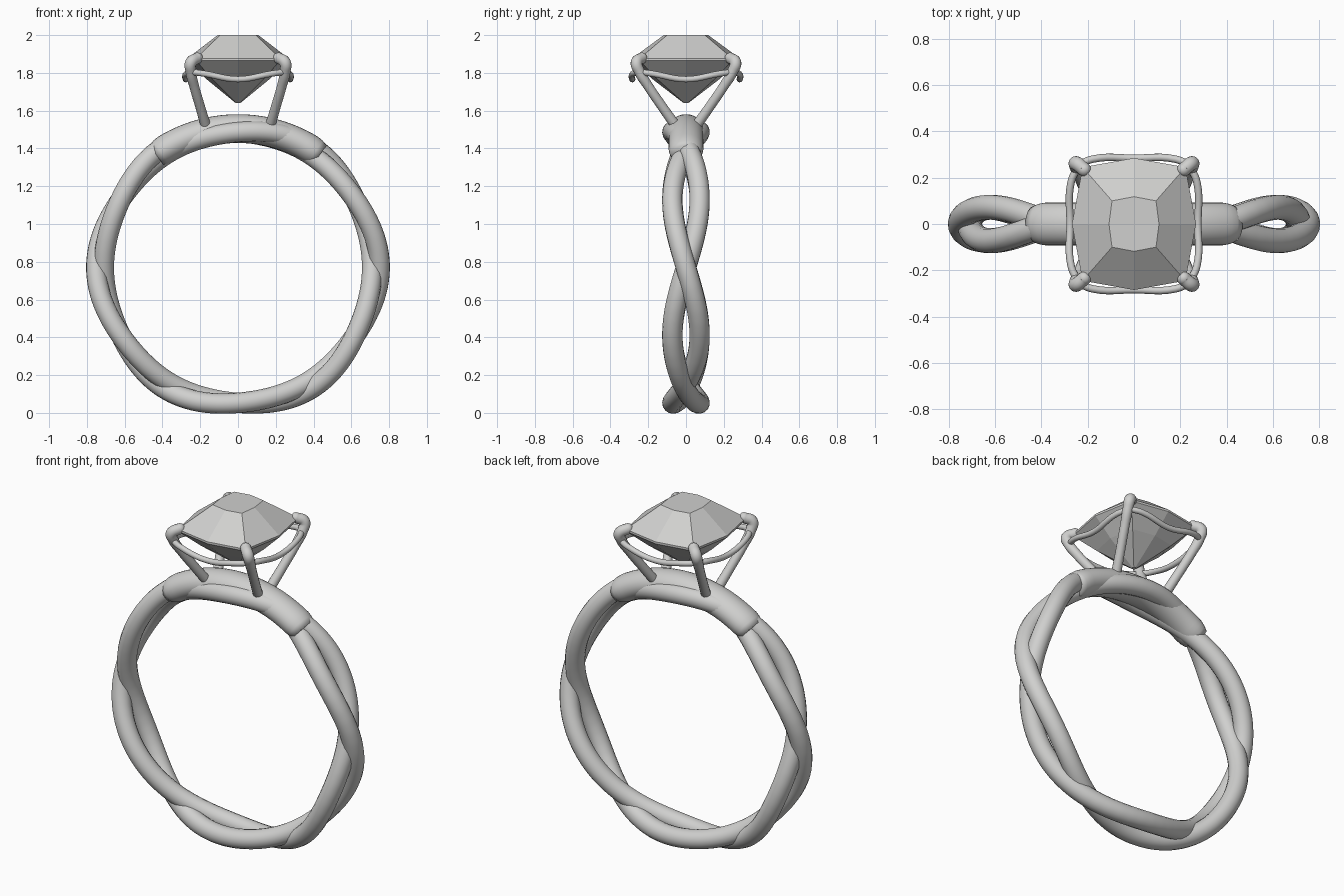
import bpy, bmesh
from math import sin, cos, pi, radians
from mathutils import Vector

cube = bpy.data.objects.get("Cube")
if cube:
    bpy.data.objects.remove(cube, do_unlink=True)

RING_Z = 0.77      # height of the ring's centre
RING_R = 0.73      # radius of the ring's centre line


def material(name, rgb):
    mat = bpy.data.materials.new(name)
    mat.use_nodes = True
    mat.diffuse_color = (*rgb, 1)
    mat.node_tree.nodes["Principled BSDF"].inputs["Base Color"].default_value = (*rgb, 1)
    return mat


grey = material("pale grey", (0.63, 0.63, 0.62))


def finish(name, bm, smooth):
    bmesh.ops.recalc_face_normals(bm, faces=bm.faces)
    mesh = bpy.data.meshes.new(name)
    for f in bm.faces:
        f.smooth = smooth
    bm.to_mesh(mesh)
    bm.free()
    mesh.materials.append(grey)
    obj = bpy.data.objects.new(name, mesh)
    bpy.context.collection.objects.link(obj)
    return obj


def tube(name, points, radius, cyclic=False, radii=None):
    """Round wire along a smooth path, turned into a mesh."""
    curve = bpy.data.curves.new(name, "CURVE")
    curve.dimensions = "3D"
    curve.bevel_depth = radius
    curve.bevel_resolution = 6
    curve.resolution_u = 6
    curve.use_fill_caps = True
    spline = curve.splines.new("BEZIER")
    spline.bezier_points.add(len(points) - 1)
    for i, (bp, co) in enumerate(zip(spline.bezier_points, points)):
        bp.co = co
        bp.handle_left_type = bp.handle_right_type = "AUTO"
        bp.radius = radii[i] if radii else 1
    spline.use_cyclic_u = cyclic
    curve.materials.append(grey)
    obj = bpy.data.objects.new(name, curve)
    bpy.context.collection.objects.link(obj)
    bpy.ops.object.select_all(action="DESELECT")
    obj.select_set(True)
    bpy.context.view_layer.objects.active = obj
    bpy.ops.object.convert(target="MESH")
    bpy.ops.object.shade_smooth_by_angle(angle=radians(50))
    return obj


def loft(bm, rings, cap=True):
    """Skin a list of equal vertex rings."""
    for a, b in zip(rings, rings[1:]):
        for i in range(len(a)):
            j = (i + 1) % len(a)
            bm.faces.new((a[i], a[j], b[j], b[i]))
    if cap:
        bm.faces.new(rings[0])
        bm.faces.new(rings[-1])


# Two strands twisted about each other around the ring
for name, side in (("twisted_strand_a", 1), ("twisted_strand_b", -1)):
    path = []
    for i in range(72):
        t = 2 * pi * i / 72
        r = RING_R - 0.013 * sin(3 * t) ** 2 + side * 0.02 * cos(3 * t)
        path.append((r * cos(t), -side * 0.072 * sin(3 * t), RING_Z + r * sin(t)))
    tube(name, path, 0.054, cyclic=True)

# Sleeve holding the strands together at the top
bm = bmesh.new()
rings = []
steps = 32
for k in range(steps + 1):
    t = radians(54 + 72 * k / steps)
    edge = min(k, steps - k)
    scale = (0.84, 0.95)[edge] if edge < 2 else 1
    ring = []
    for i in range(28):
        a = 2 * pi * i / 28
        r = RING_R + 0.005 + 0.076 * scale * cos(a)
        ring.append(bm.verts.new((r * cos(t), 0.092 * scale * sin(a), RING_Z + r * sin(t))))
    rings.append(ring)
loft(bm, rings)
finish("top_sleeve", bm, True)

# Four claws, each with a rounded tip
CLAW = [(0.175, 0.065, 1.535), (0.2, 0.125, 1.62), (0.232, 0.2, 1.73),
        (0.25, 0.248, 1.81), (0.249, 0.262, 1.855), (0.215, 0.235, 1.878)]
for sx, xn in ((1, "left"), (-1, "right")):
    for sy, yn in ((-1, "front"), (1, "back")):
        pts = [Vector((x * sx, y * sy, z)) for x, y, z in CLAW]
        tube(f"{yn}_{xn}_claw", pts, 0.027, radii=[1, 0.95, 0.95, 1.05, 1.15, 1.1])
        bm = bmesh.new()
        for p, r in ((pts[-1], 0.0297), (pts[0], 0.027)):
            tip = bmesh.ops.create_uvsphere(bm, u_segments=16, v_segments=10, radius=r)
            bmesh.ops.translate(bm, verts=tip["verts"], vec=p)
        finish(f"{yn}_{xn}_claw_ends", bm, True)

# Thin rails sagging between neighbouring claws
RAIL = [(-0.25, 0.25, 1.805), (-0.18, 0.28, 1.796), (0, 0.284, 1.766),
        (0.18, 0.28, 1.796), (0.25, 0.25, 1.805)]
for s, front, flank in ((-1, "front", "right"), (1, "back", "left")):
    tube(front + "_rail", [(x, y * s, z) for x, y, z in RAIL], 0.016)
    tube(flank + "_rail", [((y - 0.008) * s, x, z) for x, y, z in RAIL], 0.016)

# Faceted cushion-cut gem: (mid x, mid y, corner x, corner y, height)
LEVELS = [(0.012, 0.012, 0.009, 0.009, 1.64),
          (0.165, 0.175, 0.135, 0.15, 1.765),
          (0.268, 0.285, 0.222, 0.245, 1.865),
          (0.268, 0.285, 0.222, 0.245, 1.877),
          (0.108, 0.118, 0.095, 0.1, 2.0)]
bm = bmesh.new()
rings = []
for mx, my, cx, cy, z in LEVELS:
    outline = [(mx, 0), (cx, cy), (0, my), (-cx, cy),
               (-mx, 0), (-cx, -cy), (0, -my), (cx, -cy)]
    rings.append([bm.verts.new((x, y, z)) for x, y in outline])
loft(bm, rings)
finish("gem", bm, False)
